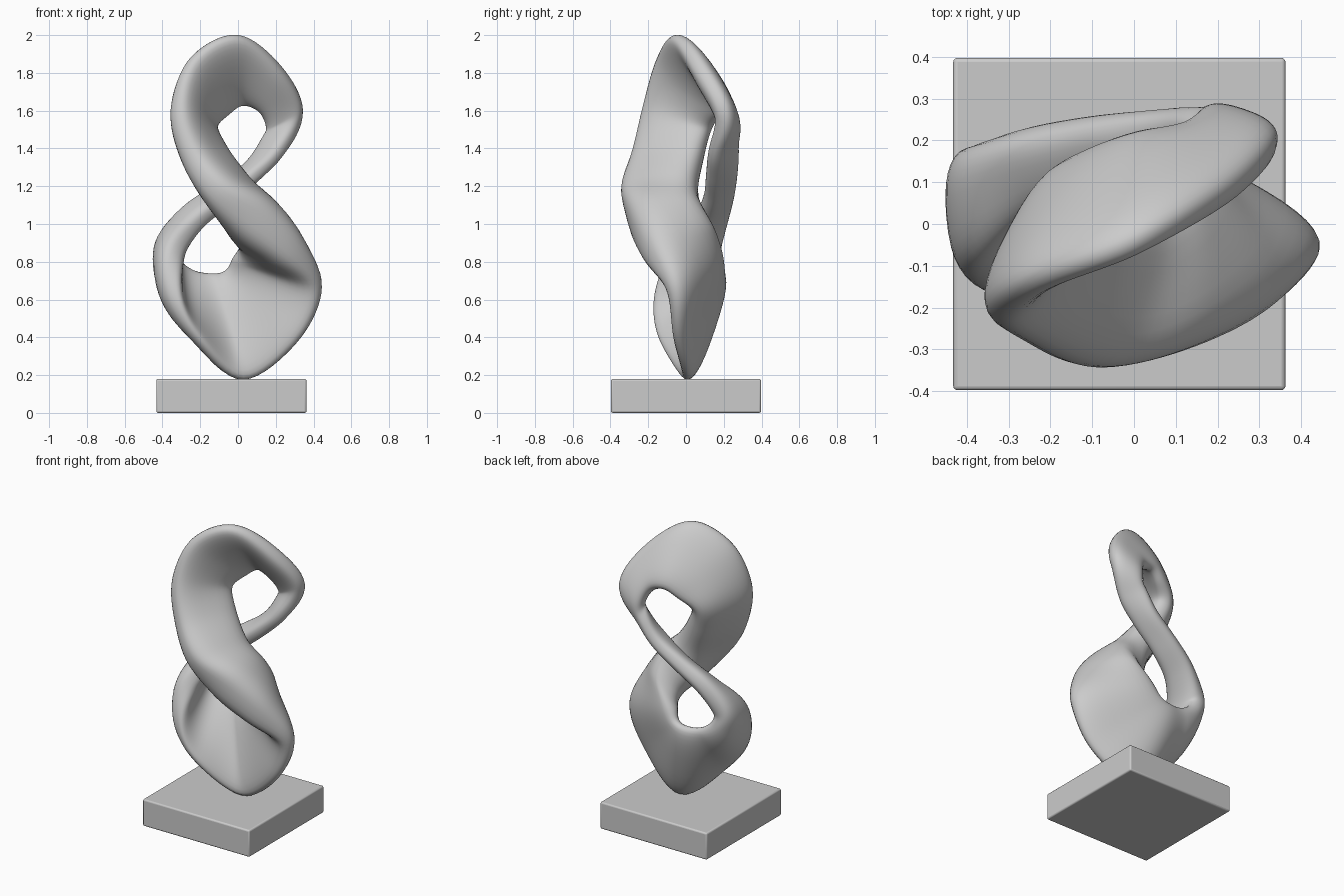
import bpy, math
from mathutils import Vector

if "Cube" in bpy.data.objects:
    bpy.data.objects.remove(bpy.data.objects["Cube"])

# Ribbon stations: front rim xyz, back rim xyz, thickness
STATIONS = [
    (0.00, -.06, 2.00, 0.02, 0.21, 1.63, .12),
    (-.24, -.15, 1.88, -.06, 0.18, 1.58, .13),
    (-.325, -.225, 1.62, -.14, 0.13, 1.50, .16),
    (-.265, -.28, 1.37, -.09, 0.09, 1.37, .19),
    (-.12, -.34, 1.17, 0.00, 0.06, 1.20, .24),
    (0.09, -.31, 1.03, 0.05, 0.10, 1.04, .31),
    (0.30, -.22, 0.86, 0.05, 0.14, 0.94, .27),
    (0.44, -.08, 0.66, -.02, 0.17, 0.83, .17),
    (0.32, -.05, 0.38, -.06, 0.19, 0.76, .12),
    (0.03, 0.00, 0.17, -.13, 0.19, 0.74, .12),
    (-.21, -.14, 0.38, -.24, 0.19, 0.75, .12),
    (-.335, -.17, 0.60, -.34, 0.19, 0.81, .15),
    (-.34, -.10, 0.83, -.38, 0.19, 0.90, .16),
    (-.22, 0.04, 0.99, -.28, 0.22, 1.06, .13),
    (-.06, 0.10, 1.12, -.12, 0.25, 1.18, .11),
    (0.09, 0.11, 1.25, 0.04, 0.27, 1.29, .10),
    (0.23, 0.13, 1.38, 0.12, 0.27, 1.41, .10),
    (0.345, 0.19, 1.60, 0.15, 0.25, 1.50, .12),
    (0.23, 0.07, 1.83, 0.11, 0.22, 1.60, .13),
]
N, STEPS, SIDES = len(STATIONS), 8, 32


def spline(p0, p1, p2, p3, t):
    return 0.5 * (2 * p1 + (p2 - p0) * t + (2 * p0 - 5 * p1 + 4 * p2 - p3) * t * t
                  + (3 * p1 - p0 - 3 * p2 + p3) * t ** 3)


def sample(k):
    i, t = k // STEPS, (k % STEPS) / STEPS
    keys = [STATIONS[(i + d) % N] for d in (-1, 0, 1, 2)]
    v = [spline(*[q[c] for q in keys], t) for c in range(7)]
    return Vector(v[:3]), Vector(v[3:6]), v[6]


def power(v, e):
    return math.copysign(abs(v) ** e, v)


# Twisted band: rounded sections swept around the closed loop
verts, faces = [], []
rings = N * STEPS
for k in range(rings):
    a, b, thick = sample(k)
    pa, pb, _ = sample(k - 1)
    na, nb, _ = sample(k + 1)
    half = (b - a) / 2
    normal = (na + nb - pa - pb).cross(half).normalized() * thick / 2
    # Cup the lower left of the bowl outward behind its front rim
    outward = normal.normalized()
    if outward.dot(Vector((-.7, .3, -.6))) < 0:
        outward = -outward
    bow = outward * .045 * math.exp(-((k / STEPS - 10.4) / .9) ** 2)
    for j in range(SIDES):
        ang = 2 * math.pi * j / SIDES
        u = power(math.cos(ang), .75)
        verts.append((a + b) / 2 + half * u + bow * (1 - u * u)
                     + normal * power(math.sin(ang), .75))
for k in range(rings):
    row, nxt = k * SIDES, (k + 1) % rings * SIDES
    for j in range(SIDES):
        j2 = (j + 1) % SIDES
        faces.append((row + j, row + j2, nxt + j2, nxt + j))
mesh = bpy.data.meshes.new("twisted_band")
mesh.from_pydata(verts, [], faces)
band = bpy.data.objects.new("twisted_band", mesh)
bpy.context.collection.objects.link(band)
bpy.context.view_layer.objects.active = band
band.select_set(True)
bpy.ops.object.mode_set(mode='EDIT')
bpy.ops.mesh.select_all(action='SELECT')
bpy.ops.mesh.normals_make_consistent(inside=False)
bpy.ops.object.mode_set(mode='OBJECT')
bpy.ops.object.shade_smooth()
relax = band.modifiers.new("soften", 'SMOOTH')
relax.factor, relax.iterations = 0.5, 6

# Square plinth
bpy.ops.mesh.primitive_cube_add(size=1, location=(-.035, 0, .09))
plinth = bpy.context.object
plinth.name = "plinth"
plinth.scale = (.795, .795, .18)
bpy.ops.object.transform_apply(location=False, rotation=False, scale=True)
bevel = plinth.modifiers.new("soft_edges", 'BEVEL')
bevel.width, bevel.segments = .01, 3
bpy.ops.object.shade_smooth_by_angle()
